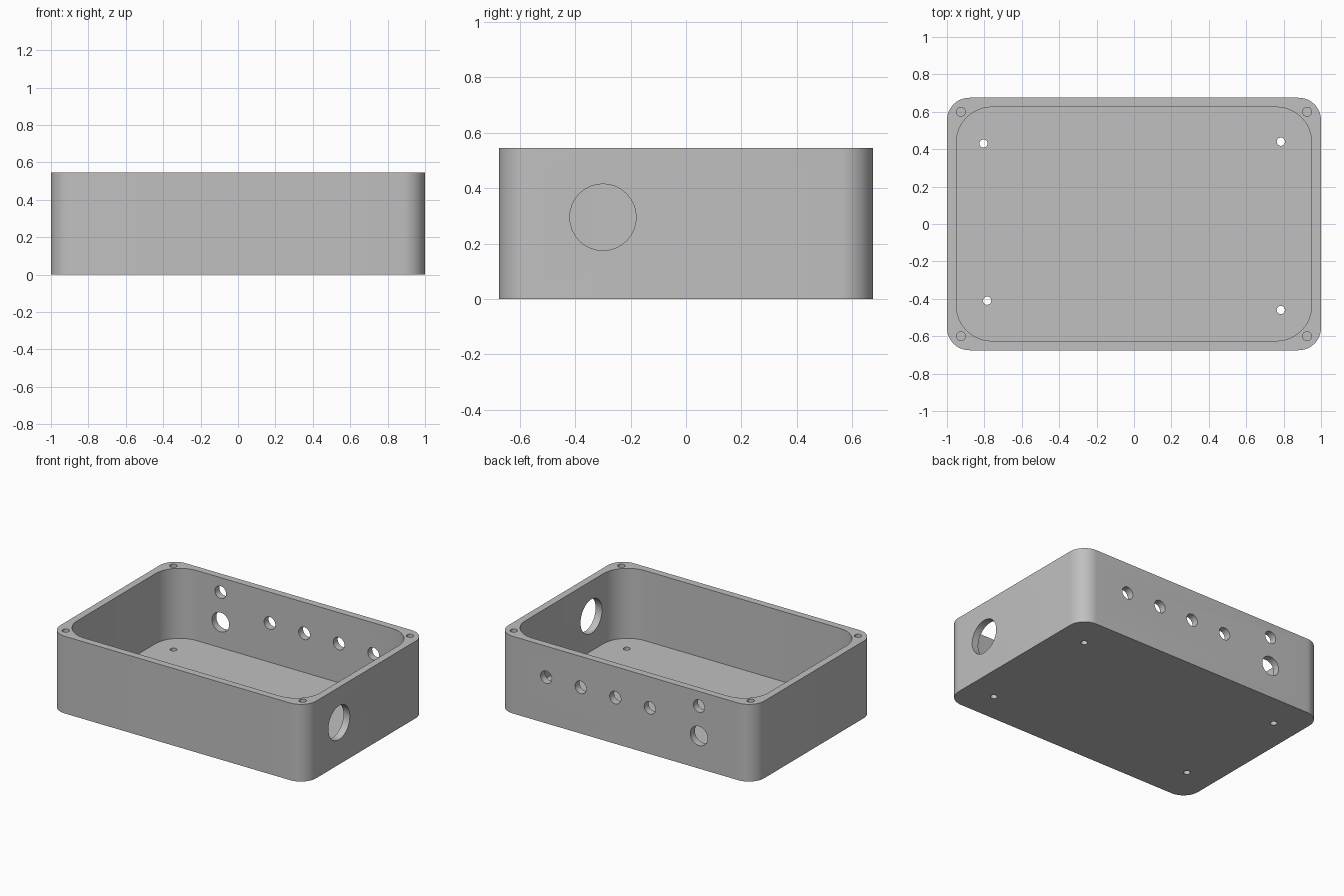
import bpy, bmesh, math
from mathutils import Matrix, Vector

cube = bpy.data.objects.get("Cube")
if cube:
    bpy.data.objects.remove(cube, do_unlink=True)

WIDTH, DEPTH, HEIGHT = 2.0, 1.35, 0.545
WALL, FLOOR = 0.05, 0.05

grey = bpy.data.materials.new("light grey")
grey.use_nodes = True
colour = (0.527, 0.527, 0.527, 1)
grey.diffuse_color = colour
grey.node_tree.nodes["Principled BSDF"].inputs["Base Color"].default_value = colour


def finish(name, bm):
    bmesh.ops.recalc_face_normals(bm, faces=bm.faces)
    mesh = bpy.data.meshes.new(name)
    bm.to_mesh(mesh)
    bm.free()
    mesh.materials.append(grey)
    obj = bpy.data.objects.new(name, mesh)
    bpy.context.collection.objects.link(obj)
    return obj


def rounded_block(name, width, depth, radius, z0, z1, steps=12):
    """Upright prism with a rounded rectangle as its outline."""
    bm = bmesh.new()
    verts = []
    for corner, (sx, sy) in enumerate([(1, 1), (-1, 1), (-1, -1), (1, -1)]):
        for i in range(steps + 1):
            a = math.pi / 2 * (corner + i / steps)
            verts.append(bm.verts.new((sx * (width / 2 - radius) + radius * math.cos(a),
                                       sy * (depth / 2 - radius) + radius * math.sin(a), z0)))
    base = bm.faces.new(verts)
    top = bmesh.ops.extrude_face_region(bm, geom=[base])["geom"]
    bmesh.ops.translate(bm, vec=(0, 0, z1 - z0),
                        verts=[v for v in top if isinstance(v, bmesh.types.BMVert)])
    return finish(name, bm)


def add_drill(bm, centre, radius, length, axis):
    """Round cutter centred on a point and running along an axis."""
    turn = Vector(axis).to_track_quat("Z", "Y").to_matrix().to_4x4()
    bmesh.ops.create_cone(bm, cap_ends=True, segments=32, radius1=radius, radius2=radius,
                          depth=length, matrix=Matrix.Translation(centre) @ turn)


def cut(obj, cutter):
    cutter.hide_render = True
    mod = obj.modifiers.new("cut", "BOOLEAN")
    mod.operation = "DIFFERENCE"
    mod.solver = "EXACT"
    mod.object = cutter
    bpy.context.view_layer.objects.active = obj
    bpy.ops.object.modifier_apply(modifier=mod.name)
    bpy.data.objects.remove(cutter, do_unlink=True)


# Open tray with rounded corners
box = rounded_block("enclosure_box", WIDTH, DEPTH, 0.12, 0, HEIGHT)
cut(box, rounded_block("cavity_cutter", WIDTH - 2 * WALL, DEPTH - 2 * WALL, 0.19,
                       FLOOR, HEIGHT + 0.1))

drills = bmesh.new()
# Blind screw holes in the rim corners
for sx in (-1, 1):
    for sy in (-1, 1):
        add_drill(drills, (sx * 0.925, sy * 0.6, HEIGHT), 0.024, 0.4, (0, 0, 1))

# Mounting holes through the floor
for x, y in [(-0.805, 0.43), (0.785, 0.44), (-0.785, -0.41), (0.785, -0.46)]:
    add_drill(drills, (x, y, FLOOR / 2), 0.022, 0.15, (0, 0, 1))

# Row of holes, a small one and a socket hole in the back wall
back = [(0.62 - 0.27 * i, 0.326, 0.044) for i in range(4)]
back += [(-0.574, 0.441, 0.044), (-0.574, 0.23, 0.068)]
for x, z, radius in back:
    add_drill(drills, (x, DEPTH / 2 - WALL / 2, z), radius, 0.15, (0, 1, 0))

# Large hole in the side wall
add_drill(drills, (WIDTH / 2 - WALL / 2, -0.3, 0.295), 0.12, 0.15, (1, 0, 0))
cut(box, finish("drill_cutter", drills))

bpy.ops.object.select_all(action="DESELECT")
box.select_set(True)
bpy.context.view_layer.objects.active = box
bpy.ops.object.shade_smooth_by_angle(angle=math.radians(30))
